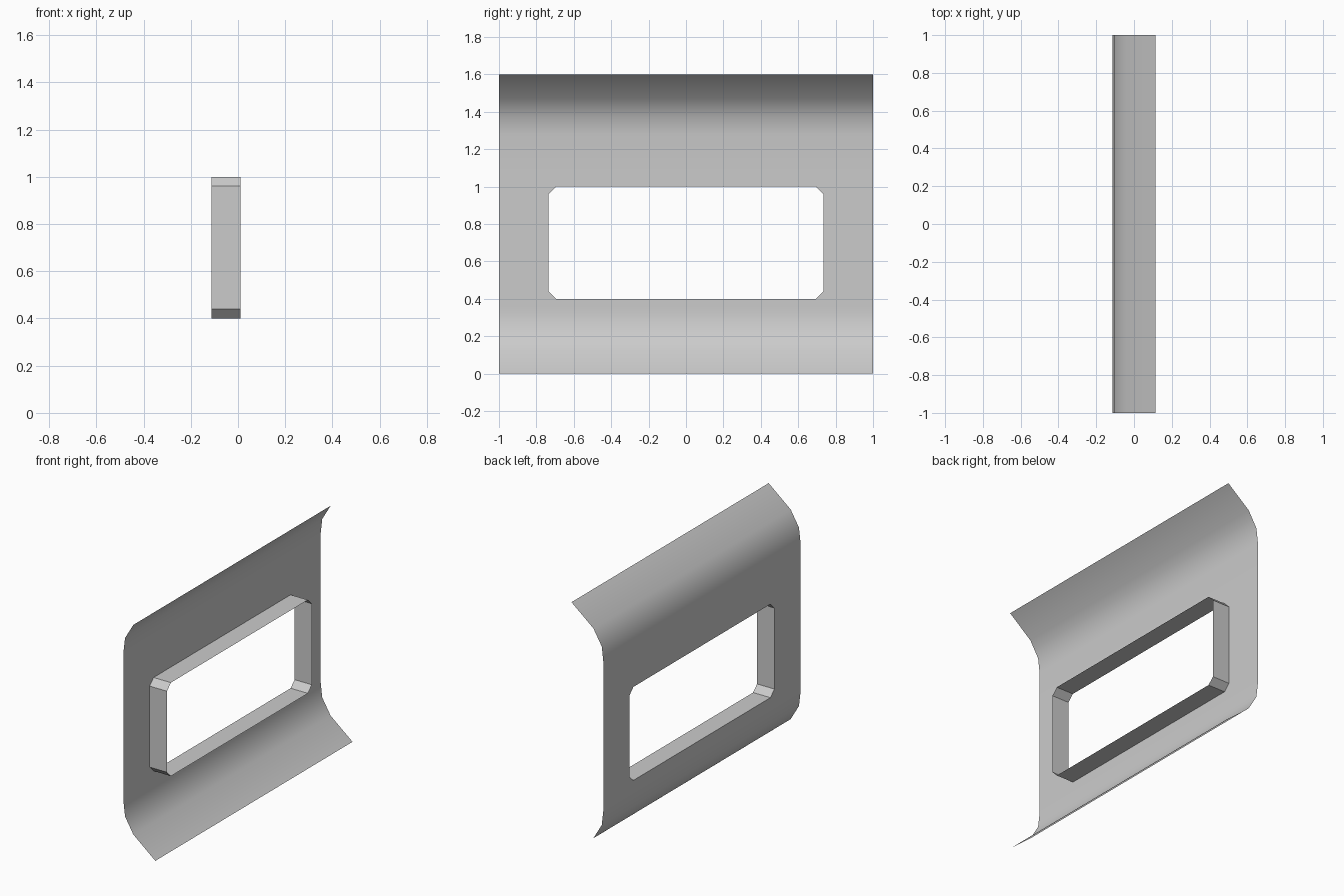
import bpy
import bmesh

cube = bpy.data.objects.get("Cube")
if cube:
    bpy.data.objects.remove(cube, do_unlink=True)

grey = bpy.data.materials.new("light grey")
grey.use_nodes = True
colour = (0.6, 0.6, 0.6, 1)
grey.diffuse_color = colour
grey.node_tree.nodes["Principled BSDF"].inputs["Base Color"].default_value = colour

HEIGHT = 1.6
BACK, RIM = -0.113, 0.01           # sheet plane and frame rim, along x
HALF_Y, LOW, HIGH, CUT = 0.735, 0.4, 1.0, 0.04


def make_object(name, bm, smooth=False):
    mesh = bpy.data.meshes.new(name)
    bm.to_mesh(mesh)
    bm.free()
    mesh.materials.append(grey)
    obj = bpy.data.objects.new(name, mesh)
    bpy.context.collection.objects.link(obj)
    if smooth:
        for other in bpy.context.selected_objects:
            other.select_set(False)
        obj.select_set(True)
        bpy.context.view_layer.objects.active = obj
        bpy.ops.object.shade_smooth_by_angle(angle=0.8)
    return obj


def opening(bm, x):
    """Chamfered rectangle, two points per corner, counter-clockwise seen from +x."""
    points = []
    for sy, z, first in ((-1, LOW, "side"), (1, LOW, "end"),
                         (1, HIGH, "side"), (-1, HIGH, "end")):
        inward = CUT if z == LOW else -CUT
        side = (x, sy * HALF_Y, z + inward)
        end = (x, sy * (HALF_Y - CUT), z)
        points += [side, end] if first == "side" else [end, side]
    return [bm.verts.new(p) for p in points]


# Curved sheet: lower and upper flanges with a pierced flat panel between
bm = bmesh.new()
flange = [(0.113, 0), (-0.043, 0.127), (-0.102, 0.227), (BACK, 0.32)]


def row(x, z):
    return [bm.verts.new((x, y, z)) for y in (-1, 1)]


lower = [row(x, z) for x, z in flange] + [row(BACK, 0.36)]
upper = [row(BACK, 1.04)] + [row(x, HEIGHT - z) for x, z in reversed(flange)]
for rows in (lower, upper):
    for a, b in zip(rows, rows[1:]):
        bm.faces.new((a[0], a[1], b[1], b[0]))

corners = lower[-1] + upper[0][::-1]
hole = opening(bm, BACK)
for i in range(4):
    a, b = hole[2 * i], hole[2 * i + 1]
    nxt = hole[(2 * i + 2) % 8]
    bm.faces.new((corners[i], b, a))
    bm.faces.new((corners[i], corners[(i + 1) % 4], nxt, b))
make_object("curved_sheet", bm, smooth=True)

# Thin wall around the opening
bm = bmesh.new()
inner, outer = opening(bm, BACK), opening(bm, RIM)
for i in range(8):
    j = (i + 1) % 8
    bm.faces.new((inner[i], inner[j], outer[j], outer[i]))
make_object("opening_frame", bm)
